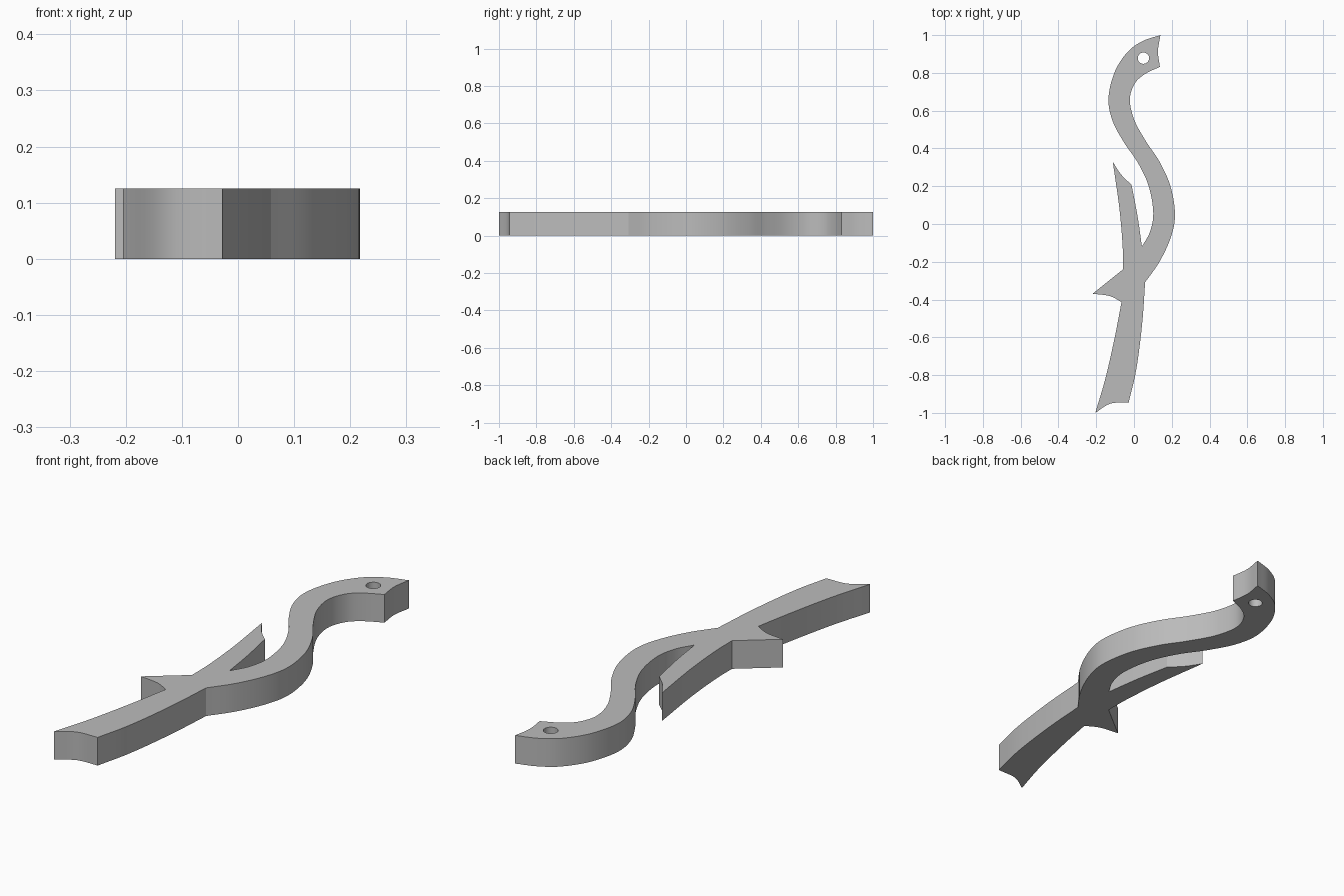
import bpy, bmesh, math
from mathutils import Vector

if "Cube" in bpy.data.objects:
    bpy.data.objects.remove(bpy.data.objects["Cube"])

THICKNESS = 0.125
STEPS = 6


def smooth_run(points):
    """Catmull-Rom curve through the points, without its last point."""
    p = [Vector(q) for q in points]
    p = [2 * p[0] - p[1]] + p + [2 * p[-1] - p[-2]]
    run = []
    for a, b, c, d in zip(p, p[1:], p[2:], p[3:]):
        for i in range(STEPS):
            t = i / STEPS
            run.append(0.5 * (2 * b + (c - a) * t + (2 * a - 5 * b + 4 * c - d) * t ** 2
                              + (3 * b - a - 3 * c + d) * t ** 3))
    return run


def add_loop(bm, points):
    verts = [bm.verts.new((q[0], q[1], 0)) for q in points]
    return [bm.edges.new((v, verts[i - 1])) for i, v in enumerate(verts)]


# Sharp corners of the outline
snout, jaw = (0.14, 1.0), (0.137, 0.832)
crotch, prong_bend, prong_tip = (0.042, -0.12), (-0.013, 0.207), (-0.112, 0.328)
spike_top, spike_tip, spike_low = (-0.058, -0.24), (-0.219, -0.369), (-0.066, -0.413)
tail_left, tail_right, belly = (-0.205, -1.0), (-0.028, -0.945), (0.059, -0.308)

# Smooth runs between the corners
runs = [
    # outer neck, then inside of the bend
    [snout, (0.05, 0.97), (-0.03, 0.915), (-0.1, 0.81), (-0.135, 0.67), (-0.115, 0.55),
     (-0.055, 0.435), (0.02, 0.325), (0.078, 0.2), (0.102, 0.06), (0.085, -0.04), crotch],
    # prong
    [crotch, (0.019, 0.04), prong_bend],
    [prong_bend, (-0.068, 0.262), prong_tip],
    [prong_tip, (-0.077, 0.08), (-0.06, -0.12), spike_top],
    # side spike
    [spike_top, spike_tip],
    [spike_tip, (-0.13, -0.381), spike_low],
    # tail
    [spike_low, (-0.104, -0.61), (-0.152, -0.82), tail_left],
    [tail_left, (-0.125, -0.951), tail_right],
    [tail_right, (0.012, -0.77), (0.043, -0.53), belly],
    # outside of the bend, then inner neck
    [belly, (0.135, -0.2), (0.195, -0.07), (0.217, 0.05), (0.193, 0.2), (0.135, 0.33),
     (0.065, 0.435), (0.002, 0.55), (-0.022, 0.66), (0.005, 0.745), (0.06, 0.795), jaw],
    # open mouth
    [jaw, (0.127, 0.915), snout],
]
outline = [q for r in runs for q in smooth_run(r)]
eye = [(0.05 + 0.03 * math.cos(a * math.pi / 16), 0.878 + 0.03 * math.sin(a * math.pi / 16))
       for a in range(32)]

# Fill the profile around the eye hole and extrude it
bm = bmesh.new()
edges = add_loop(bm, outline) + add_loop(bm, eye)
bmesh.ops.triangle_fill(bm, edges=edges, use_beauty=True, normal=(0, 0, 1))
result = bmesh.ops.extrude_face_region(bm, geom=bm.faces[:])
top = [g for g in result["geom"] if isinstance(g, bmesh.types.BMVert)]
bmesh.ops.translate(bm, verts=top, vec=(0, 0, THICKNESS))
bmesh.ops.recalc_face_normals(bm, faces=bm.faces[:])
mesh = bpy.data.meshes.new("serpent_hook")
bm.to_mesh(mesh)
bm.free()

hook = bpy.data.objects.new("serpent_hook", mesh)
bpy.context.collection.objects.link(hook)

# Plain grey finish
grey = bpy.data.materials.new("plain_grey")
grey.use_nodes = True
colour = (0.5, 0.5, 0.5, 1)
grey.diffuse_color = colour
grey.node_tree.nodes["Principled BSDF"].inputs["Base Color"].default_value = colour
mesh.materials.append(grey)

bpy.ops.object.select_all(action="DESELECT")
hook.select_set(True)
bpy.context.view_layer.objects.active = hook
bpy.ops.object.shade_smooth_by_angle(angle=math.radians(30))
